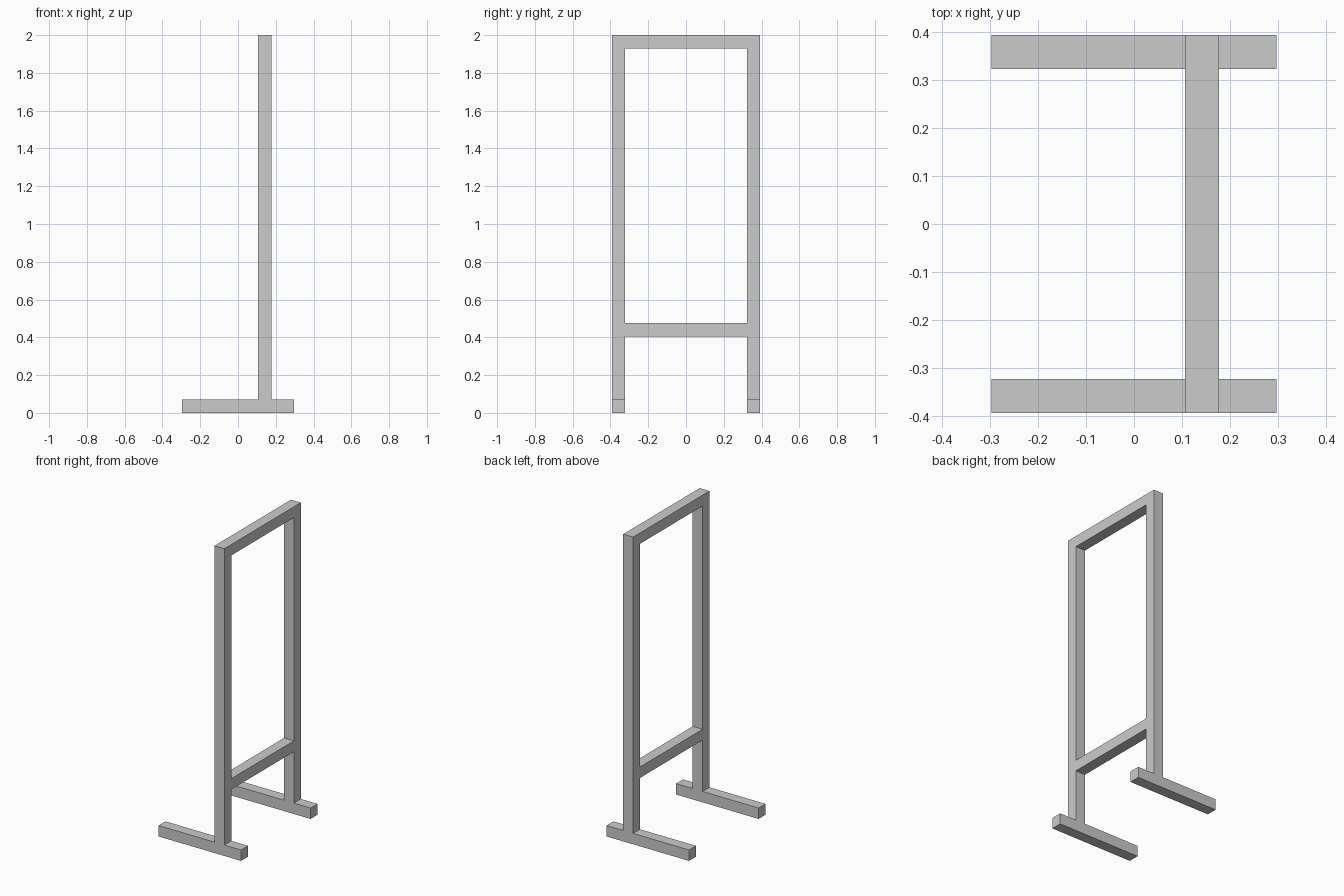
import bpy
import bmesh

if "Cube" in bpy.data.objects:
    bpy.data.objects.remove(bpy.data.objects["Cube"])

T = 0.071                      # square bar thickness
X0, X1 = 0.106, 0.177          # frame depth range
OUT, INN = 0.393, 0.322        # outer and inner half widths
FOOT = 0.297                   # half length of a foot
TOP = 2.0


def extrude_profile(name, profile, x0, x1):
    """Extrude a (y, z) outline along x."""
    bm = bmesh.new()
    face = bm.faces.new([bm.verts.new((x0, y, z)) for y, z in profile])
    ext = bmesh.ops.extrude_face_region(bm, geom=[face])
    verts = [g for g in ext["geom"] if isinstance(g, bmesh.types.BMVert)]
    bmesh.ops.translate(bm, verts=verts, vec=(x1 - x0, 0, 0))
    bmesh.ops.recalc_face_normals(bm, faces=bm.faces[:])
    mesh = bpy.data.meshes.new(name)
    bm.to_mesh(mesh)
    bm.free()
    obj = bpy.data.objects.new(name, mesh)
    bpy.context.collection.objects.link(obj)
    return obj


def bar(name, x0, x1, y0, y1, z0, z1):
    return extrude_profile(name, [(y0, z0), (y1, z0), (y1, z1), (y0, z1)], x0, x1)


# Upright frame: two posts joined by the top rail
extrude_profile("upright_frame", [
    (-OUT, T), (-OUT, TOP), (OUT, TOP), (OUT, T),
    (INN, T), (INN, TOP - T), (-INN, TOP - T), (-INN, T)], X0, X1)

# Lower rail between the posts
bar("lower_rail", X0, X1, -INN, INN, 0.405, 0.405 + T)

# Feet under each post
for side, y0, y1 in (("front", -OUT, -INN), ("back", INN, OUT)):
    bar(side + "_foot", -FOOT, FOOT, y0, y1, 0, T)
